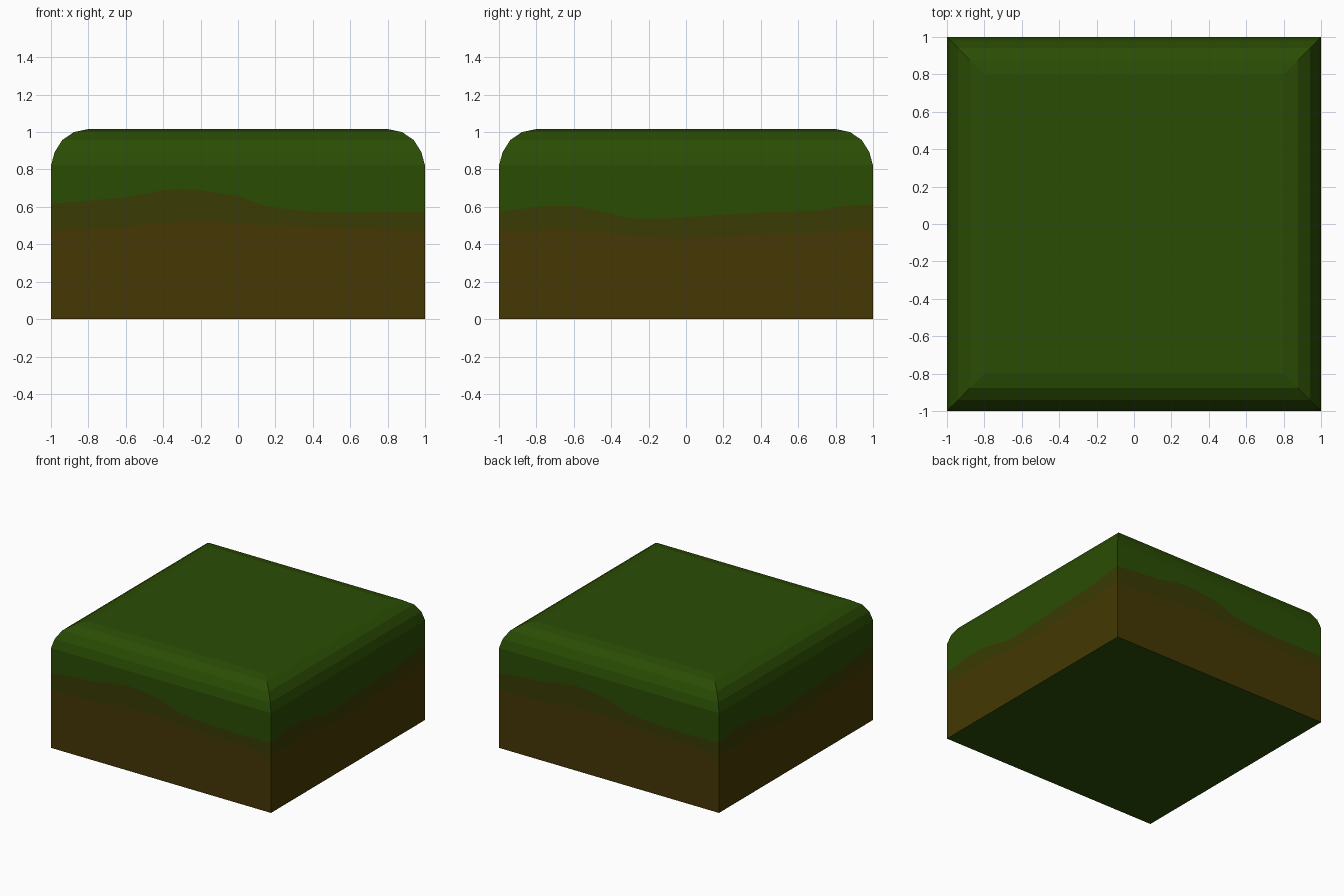
import bpy, bmesh, math
from mathutils import Matrix, Vector

if "Cube" in bpy.data.objects:
    bpy.data.objects.remove(bpy.data.objects["Cube"])


def material(name, color):
    m = bpy.data.materials.new(name)
    m.diffuse_color = (*color, 1)
    m.use_nodes = True
    m.node_tree.nodes["Principled BSDF"].inputs["Base Color"].default_value = m.diffuse_color
    return m


GRASS, BLEND, DIRT = range(3)
mats = [
    material("grass_green", (0.0235, 0.073, 0.0012)),
    material("olive_blend", (0.041, 0.044, 0.0012)),
    material("dirt_brown", (0.058, 0.039, 0.0012)),
]

# Rounded rim profile: half width, height
RIM = [(1, 0.82), (0.98, 0.893), (0.94, 0.957), (0.877, 1.0), (0.8, 1.016)]

# Wavy soil lines per side: position, bottom and top of the blend band
FRONT = [(-1, .48, .615), (-.8, .48, .635), (-.6, .49, .65), (-.4, .515, .69),
         (-.3, .52, .697), (-.2, .52, .69), (0, .515, .66), (.1, .505, .62),
         (.2, .50, .595), (.4, .49, .575), (.6, .485, .57), (1, .47, .575)]
RIGHT = [(-1, .47, .575), (-.75, .475, .605), (-.6, .48, .605), (-.45, .465, .575),
         (-.3, .445, .54), (-.2, .44, .535), (0, .43, .545), (.2, .44, .56),
         (.4, .455, .57), (.7, .46, .58), (.85, .475, .605), (1, .48, .615)]

bm = bmesh.new()
top_ring, bottom_ring = [], []


def face(verts, mat):
    f = bm.faces.new(verts)
    f.material_index = mat
    return f


def side(columns, turn):
    """One side wall with soil bands and its mitred rounded rim."""
    rot = Matrix.Rotation(turn, 3, 'Z')
    grid = []
    for u, low, high in columns:
        rows = [(1, 0), (1, low), (1, high)] + RIM
        grid.append([bm.verts.new(rot @ Vector((u * s, -s, z))) for s, z in rows])
    for a, b in zip(grid, grid[1:]):
        for i in range(len(a) - 1):
            mat = DIRT if i == 0 else BLEND if i == 1 else GRASS
            face((a[i], b[i], b[i + 1], a[i + 1]), mat)
    top_ring.append([c[-1] for c in grid])
    bottom_ring.extend(c[0] for c in grid[:-1])


# Four walls, opposite sides alike
for k in range(4):
    side(RIGHT if k % 2 else FRONT, k * math.pi / 2)

# Underside
face(list(reversed(bottom_ring)), GRASS)

# Flat top: grass corners around a diamond of four triangles
centre = bm.verts.new((0, 0, RIM[-1][1]))
for k in range(4):
    here, after = top_ring[k], top_ring[(k + 1) % 4]
    mid_a = next(i for i, c in enumerate(RIGHT if k % 2 else FRONT) if c[0] == 0)
    mid_b = next(i for i, c in enumerate(FRONT if k % 2 else RIGHT) if c[0] == 0)
    face(here[mid_a:] + after[1:mid_b + 1], GRASS)
    face((centre, here[mid_a], after[mid_b]), GRASS)

# Weld the corners and face everything outward
bmesh.ops.remove_doubles(bm, verts=bm.verts, dist=0.0005)
bmesh.ops.recalc_face_normals(bm, faces=bm.faces)

mesh = bpy.data.meshes.new("ground_block")
bm.to_mesh(mesh)
bm.free()
for m in mats:
    mesh.materials.append(m)
block = bpy.data.objects.new("ground_block", mesh)
bpy.context.collection.objects.link(block)
